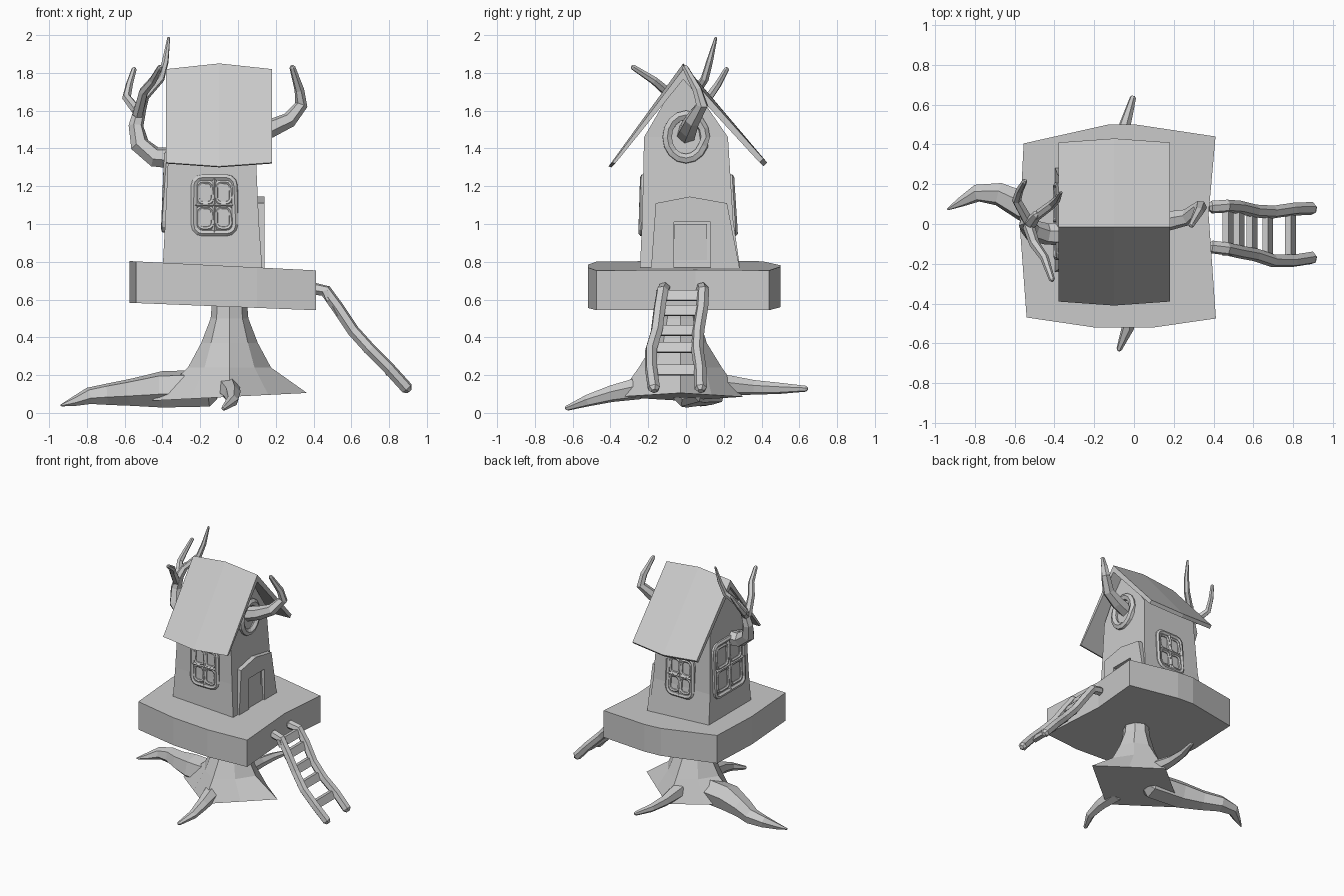
import bpy, bmesh, math
from mathutils import Vector as V

if "Cube" in bpy.data.objects:
    bpy.data.objects.remove(bpy.data.objects["Cube"])

grey = bpy.data.materials.new("plain grey")
grey.diffuse_color = (0.6, 0.6, 0.6, 1)
grey.use_nodes = True
grey.node_tree.nodes["Principled BSDF"].inputs["Base Color"].default_value = grey.diffuse_color


def finish(name, bm):
    bmesh.ops.recalc_face_normals(bm, faces=bm.faces)
    me = bpy.data.meshes.new(name)
    bm.to_mesh(me)
    bm.free()
    me.materials.append(grey)
    ob = bpy.data.objects.new(name, me)
    bpy.context.collection.objects.link(ob)
    return ob


def loft(name, rings, closed=False):
    """Skin a list of equal-length point rings."""
    bm = bmesh.new()
    vs = [[bm.verts.new(p) for p in r] for r in rings]
    n, m = len(rings[0]), len(rings)
    for i in range(m if closed else m - 1):
        a, b = vs[i], vs[(i + 1) % m]
        for j in range(n):
            k = (j + 1) % n
            bm.faces.new((a[j], a[k], b[k], b[j]))
    if not closed:
        bm.faces.new(vs[0])
        bm.faces.new(vs[-1])
    return finish(name, bm)


def tube(name, pts, radii, sides=6, closed=False):
    """Faceted tube along points, with a rounded-off far end."""
    p = [V(q) for q in pts]
    r = list(radii) if isinstance(radii, (list, tuple)) else [radii] * len(p)
    if not closed:
        p.append(p[-1] + (p[-1] - p[-2]).normalized() * r[-1] * 0.6)
        r.append(r[-1] * 0.5)
        p.insert(0, p[0] + (p[0] - p[1]).normalized() * r[0] * 0.4)
        r.insert(0, r[0] * 0.6)
    n, rings, u = len(p), [], None
    for i in range(n):
        if closed:
            t = p[(i + 1) % n] - p[i - 1]
        else:
            t = p[min(i + 1, n - 1)] - p[max(i - 1, 0)]
        t.normalize()
        u = t.orthogonal() if u is None else u - t * u.dot(t)
        u.normalize()
        w = t.cross(u)
        rings.append([p[i] + (u * math.cos(a) + w * math.sin(a)) * r[i]
                      for a in (math.tau * (k + .5) / sides for k in range(sides))])
    return loft(name, rings, closed)


def prism(name, pts, offset):
    o = V(offset)
    return loft(name, [[V(p) for p in pts], [V(p) + o for p in pts]])


# Flared trunk: eight sides growing into a diamond foot
rings = []
for z, rx, ry, diag in ((.62, .09, .09, .98), (.5, .10, .10, .97), (.37, .15, .14, .92),
                        (.24, .22, .22, .85), (.085, .41, .33, .71)):
    ring = []
    for k in range(8):
        a = math.tau * k / 8
        f = diag if k % 2 else 1
        x = math.cos(a) * rx * f
        ring.append((-.045 + x, -.03 + math.sin(a) * ry * f, z + (x * .05 if z < .1 else 0)))
    rings.append(ring)
loft("trunk", rings)

# Roots
tube("left_root", [(-.15, 0, .13), (-.4, .03, .125), (-.56, .09, .11), (-.68, .15, .10),
                   (-.79, .155, .09), (-.87, .11, .06), (-.935, .075, .04)],
     [.10, .10, .075, .06, .045, .025, .006])
tube("front_root", [(-.05, -.25, .13), (-.03, -.4, .10), (-.03, -.52, .065), (-.075, -.63, .025)],
     [.06, .045, .032, .014])
tube("back_root", [(-.06, .18, .15), (-.06, .36, .135), (-.045, .5, .13), (-.005, .635, .128)],
     [.06, .04, .03, .016])

# Platform slab with a slightly bent outline and a slope in x
outline = [(-.555, .405), (-.13, .50), (.01, .50), (.41, .44), (.375, .05), (.412, -.475),
           (.1, -.52), (-.2, -.52), (-.54, -.47), (-.575, 0)]
loft("platform", [[(x, y, .56 - x * .04) for x, y in outline],
                  [(x, y, .775 - x * .05) for x, y in outline]])

# House body: tapered walls, then a gable up to the ridge
loft("house", [[(x0, y0, z), (x1, y0, z), (x1, y1, z), (x0, y1, z)]
               for x0, x1, y0, y1, z in ((-.40, .13, -.245, .29, .74), (-.385, .11, -.232, .25, 1.02),
                                         (-.365, .09, -.222, .222, 1.46),
                                         (-.355, .09, -.03, -.005, 1.79))])

# Roof: thin folded sheet bulging slightly in the middle
xs = (-.38, -.1, .18)
roof_rings = []
for i, x in enumerate(xs):
    up = .03 if i == 1 else 0
    e = -.02 if i == 1 else 0
    roof_rings.append([(x, -.39 + e, 1.325 + e), (x, -.015, 1.82 + up), (x, .41 - e, 1.345 + e),
                       (x, .39 - e, 1.325 + e), (x, -.015, 1.765 + up), (x, -.375 + e, 1.32 + e)])
bm_roof = bmesh.new()
vs = [[bm_roof.verts.new(p) for p in r] for r in roof_rings]
for a, b in zip(vs, vs[1:]):
    for j in range(6):
        k = (j + 1) % 6
        bm_roof.faces.new((a[j], a[k], b[k], b[j]))
for r in (vs[0], vs[-1]):
    bm_roof.faces.new((r[0], r[1], r[4], r[5]))
    bm_roof.faces.new((r[1], r[2], r[3], r[4]))
finish("roof", bm_roof)

# Door surround with a recessed opening
prism("door_surround", [(.07, y, z) for y, z in ((-.185, .76), (-.063, .76), (-.063, 1.01), (.13, 1.01),
                                                (.13, .76), (.285, .76), (.217, 1.11), (.02, 1.145),
                                                (-.16, 1.11))], (.07, 0, 0))
prism("door", [(.07, -.06, .76), (.07, .11, .76), (.07, .11, 1.0), (.07, -.06, 1.0)], (.055, 0, 0))


def rounded(c, u, w, h, r):
    """Rounded rectangle centred at c, across direction u and up z."""
    c, u, out = V(c), V(u), []
    for q, (sx, sz) in enumerate(((1, 1), (-1, 1), (-1, -1), (1, -1))):
        for s in range(4):
            a = math.pi / 2 * (q + s / 3)
            out.append(c + u * (sx * (w / 2 - r) + r * math.cos(a))
                       + V((0, 0, sz * (h / 2 - r) + r * math.sin(a))))
    return out


# Windows: outer frame, four rounded pane rims and a cross
def window(name, c, u, w, h, lean):
    n = V(u).cross(V((0, 0, 1)))
    parts = [tube(name + "_frame", rounded(c, u, w, h, .045), .018, 6, True)]
    for sx in (-1, 1):
        for sz in (-1, 1):
            pc = V(c) + V(u) * sx * w * .225 + V((0, 0, sz * h * .225))
            parts.append(tube(name + "_pane_rim", rounded(pc, u, w * .38, h * .39, .03), .012, 6, True))
    for d, half in ((V(u), w / 2), (V((0, 0, 1)), h / 2)):
        parts.append(tube(name + "_bar", [V(c) - d * half, V(c) + d * half], .016, 4))
    for ob in parts:
        for v in ob.data.vertices:
            v.co -= n * (v.co.z - c[2]) * lean


window("front_window", (-.125, -.230, 1.10), (1, 0, 0), .215, .295, .03)
window("back_window", (-.125, .247, 1.10), (-1, 0, 0), .215, .295, .065)
window("left_window", (-.382, .015, 1.17), (0, -1, 0), .36, .40, .04)

# Round gable window
tube("round_window", [(.095, math.cos(a) * .1, 1.46 + math.sin(a) * .115)
                      for a in (math.tau * k / 16 for k in range(16))], .028, 6, True)

# Branches growing out of the house
tube("right_branch", [(.05, 0, 1.47), (.17, .015, 1.505), (.27, .035, 1.55), (.335, .085, 1.63),
                      (.325, .06, 1.71), (.288, -.005, 1.83)], [.055, .05, .042, .034, .026, .016])
tube("left_branch", [(-.33, -.05, 1.35), (-.44, -.05, 1.355), (-.52, -.03, 1.42), (-.54, 0, 1.52),
                     (-.515, .01, 1.62), (-.485, .05, 1.70)], [.06, .055, .052, .04, .032, .022])
tube("left_twig_outer", [(-.535, .02, 1.60), (-.59, .12, 1.67), (-.575, .17, 1.74), (-.55, .215, 1.82)],
     [.028, .024, .019, .014])
tube("left_twig_front", [(-.53, -.01, 1.58), (-.50, -.10, 1.70), (-.45, -.17, 1.76), (-.412, -.28, 1.83)],
     [.03, .026, .022, .015])
tube("left_twig_tall", [(-.49, .04, 1.68), (-.41, .10, 1.77), (-.385, .125, 1.86), (-.367, .158, 1.985)],
     [.024, .022, .018, .008])

# Ladder rails
prof = [(.39, .66), (.465, .645), (.53, .555), (.61, .435), (.70, .335), (.80, .235), (.895, .13)]
for name, ys in (("front", (-.115, -.125, -.14, -.155, -.185, -.185, -.17)),
                 ("back", (.085, .09, .085, .065, .06, .075, .078))):
    tube(name + "_ladder_rail", [(x, y, z) for (x, z), y in zip(prof, ys)], .033)

# Ladder rungs
for x, z in ((.475, .62), (.53, .54), (.595, .435), (.675, .345), (.79, .225)):
    prism("ladder_rung", [(x - .03, -.16, z + .025), (x, -.16, z + .03),
                          (x + .025, -.16, z - .022), (x - .005, -.16, z - .028)], (0, .225, 0))
